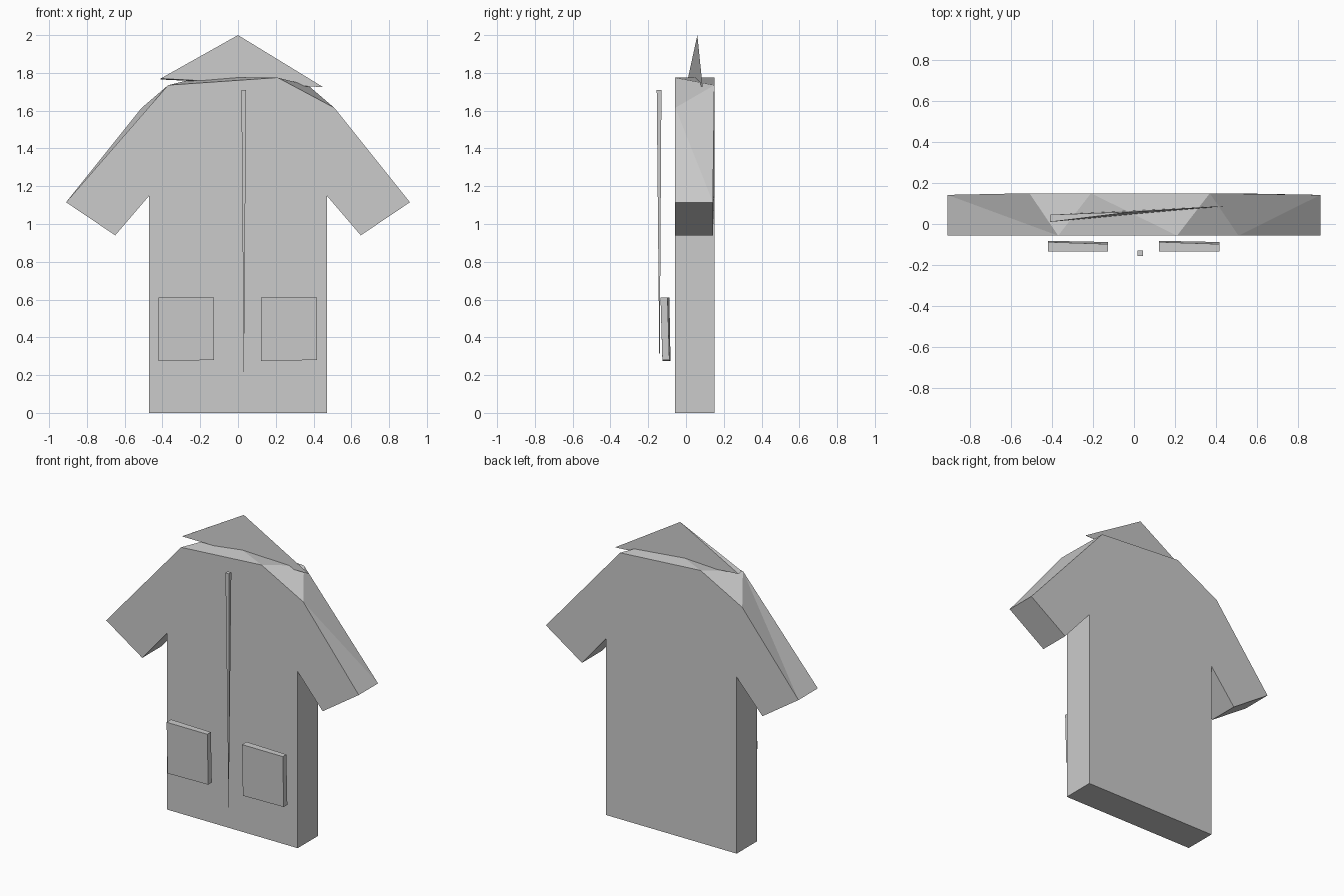
import bpy

if "Cube" in bpy.data.objects:
    bpy.data.objects.remove(bpy.data.objects["Cube"])

# One plain grey cloth colour
grey = bpy.data.materials.new("grey_cloth")
grey.diffuse_color = (0.6, 0.6, 0.6, 1)
grey.use_nodes = True
grey.node_tree.nodes["Principled BSDF"].inputs["Base Color"].default_value = grey.diffuse_color


def build(name, verts, faces, smooth=False):
    mesh = bpy.data.meshes.new(name)
    mesh.from_pydata(verts, [], faces)
    mesh.validate()
    mesh.materials.append(grey)
    obj = bpy.data.objects.new(name, mesh)
    bpy.context.collection.objects.link(obj)
    # Make the normals point outward
    bpy.context.view_layer.objects.active = obj
    obj.select_set(True)
    bpy.ops.object.mode_set(mode='EDIT')
    bpy.ops.mesh.select_all(action='SELECT')
    bpy.ops.mesh.normals_make_consistent(inside=False)
    bpy.ops.object.mode_set(mode='OBJECT')
    if smooth:
        bpy.ops.object.shade_smooth_by_angle(angle=1.2)
    obj.select_set(False)
    return obj


# Coat: front outline, and the same outline turned half round for the back
outline = [(-0.47, 0), (0.47, 0), (0.47, 1.15), (0.65, 0.94), (0.91, 1.115),
           (0.51, 1.615), (0.21, 1.775), (-0.37, 1.735),
           (-0.91, 1.115), (-0.65, 0.94), (-0.47, 1.15)]
n = len(outline)
front = [(x, -0.057, z) for x, z in outline]
back = [(-x, 0.15 if abs(x) < 0.6 else 0.142, z) for x, z in outline]

# Index of the back vertex that mirrors front vertex i, for hem, sides and cuffs
twin = {0: 1, 1: 0, 2: 10, 3: 9, 4: 8, 8: 4, 9: 3, 10: 2}
faces = [list(range(n)), list(range(n, 2 * n))]
for a, b in [(0, 1), (1, 2), (2, 3), (3, 4), (8, 9), (9, 10), (10, 0)]:
    faces.append([a, b, n + twin[b], n + twin[a]])

# Shoulders and sleeve tops, twisted between front and back
faces += [[4, 5, n + 8], [5, n + 7, n + 8],
          [5, 6, n + 7], [6, n + 6, n + 7],
          [6, 7, n + 6], [7, n + 5, n + 6],
          [7, n + 4, n + 5], [7, 8, n + 4]]
build("coat", front + back, faces)

# Collar: thin pointed wedge standing on the shoulders
build("collar",
      [(-0.41, 0.01, 1.77), (-0.41, 0.045, 1.765), (0, 0.06, 2.0), (0.45, 0.088, 1.725)],
      [[0, 3, 2], [1, 2, 3], [0, 2, 1], [0, 1, 3]], True)

BOX = [[0, 1, 2, 3], [4, 5, 6, 7], [0, 1, 5, 4],
       [1, 2, 6, 5], [2, 3, 7, 6], [3, 0, 4, 7]]

# Pockets: slabs leaning slightly forward at the top
for name, x0, x1 in [("left_pocket", -0.42, -0.127), ("right_pocket", 0.123, 0.417)]:
    build(name,
          [(x0, -0.125, 0.275), (x1, -0.125, 0.28), (x1, -0.135, 0.612), (x0, -0.135, 0.612),
           (x0, -0.082, 0.275), (x1, -0.088, 0.28), (x1, -0.098, 0.612), (x0, -0.088, 0.612)],
          BOX)

# Front fastening: narrow strip tapering to a point
build("fastening",
      [(0.018, -0.155, 1.71), (0.043, -0.155, 1.71), (0.043, -0.13, 1.71),
       (0.018, -0.13, 1.71), (0.031, -0.14, 0.15)],
      [[0, 1, 2, 3], [0, 1, 4], [1, 2, 4], [2, 3, 4], [3, 0, 4]])
